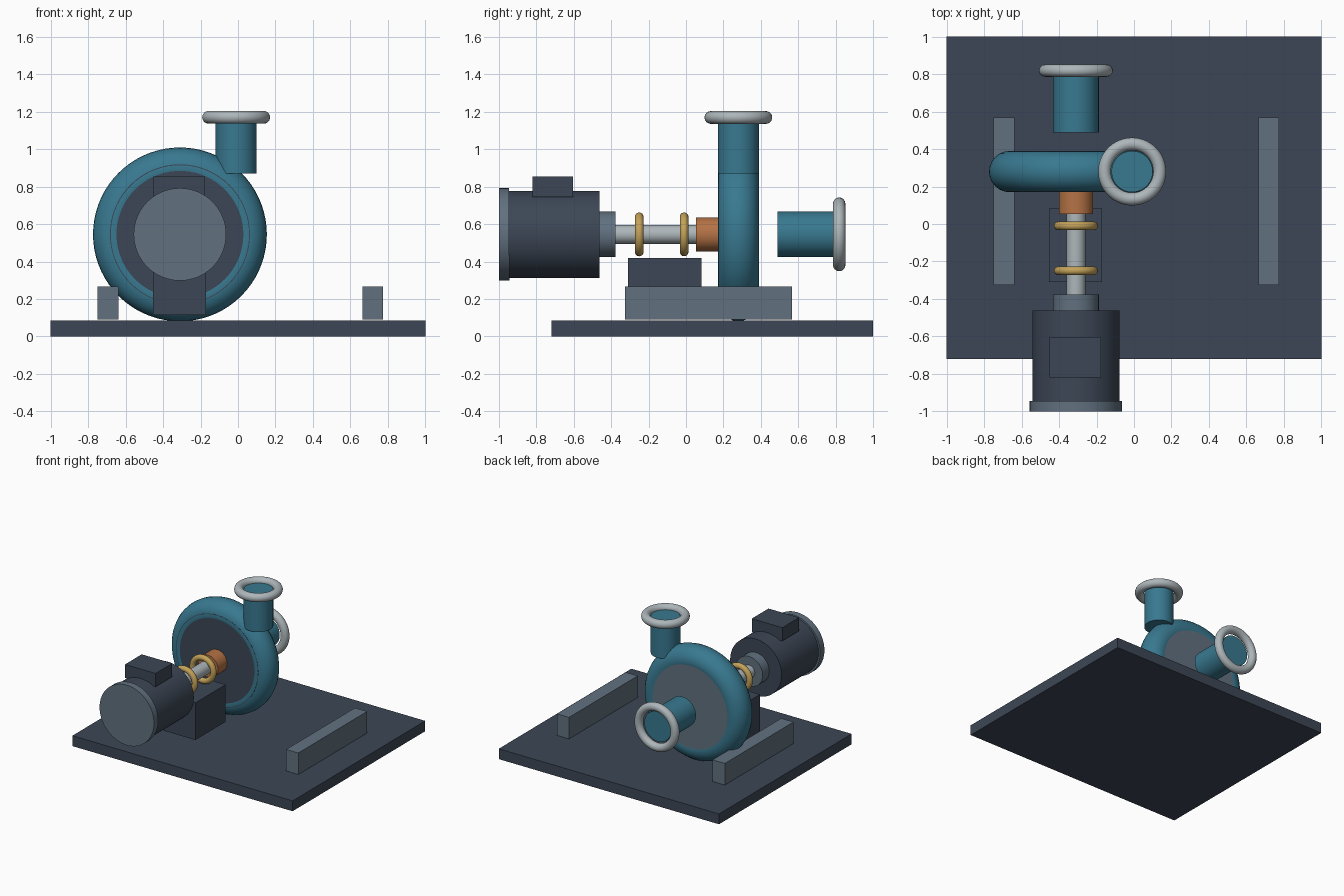
import bpy
from math import pi, radians

cube = bpy.data.objects.get("Cube")
if cube:
    bpy.data.objects.remove(cube, do_unlink=True)


def material(name, rgb):
    m = bpy.data.materials.new(name)
    m.use_nodes = True
    m.diffuse_color = (*rgb, 1)
    m.node_tree.nodes["Principled BSDF"].inputs["Base Color"].default_value = (*rgb, 1)
    return m


dark = material("dark slate", (0.046, 0.062, 0.092))
steel = material("blue grey steel", (0.12, 0.165, 0.215))
teal = material("teal paint", (0.04, 0.19, 0.28))
silver = material("polished silver", (0.42, 0.47, 0.49))
copper = material("copper", (0.46, 0.17, 0.06))
gold = material("brass", (0.55, 0.36, 0.10))

AXIS_X, AXIS_Z = -0.31, 0.545   # shaft line, running along y
OUT_X, OUT_Y = -0.01, 0.28      # upright discharge line
ALONG_Y = (pi / 2, 0, 0)


def finish(name, mat, smooth=True):
    ob = bpy.context.object
    ob.name = name
    ob.data.materials.append(mat)
    if smooth:
        bpy.ops.object.shade_smooth_by_angle(angle=radians(35))
    return ob


def box(name, mat, x, y, z):
    """Box from (min, max) pairs on each axis."""
    bpy.ops.mesh.primitive_cube_add(size=1, location=[sum(p) / 2 for p in (x, y, z)])
    bpy.context.object.scale = [p[1] - p[0] for p in (x, y, z)]
    bpy.ops.object.transform_apply(location=False, rotation=False)
    return finish(name, mat, smooth=False)


def shaft_cylinder(name, mat, radius, y0, y1):
    bpy.ops.mesh.primitive_cylinder_add(vertices=64, radius=radius, depth=y1 - y0,
                                        location=(AXIS_X, (y0 + y1) / 2, AXIS_Z), rotation=ALONG_Y)
    return finish(name, mat)


def ring(name, mat, major, minor, location, rotation=ALONG_Y):
    bpy.ops.mesh.primitive_torus_add(major_segments=72, minor_segments=24, major_radius=major,
                                     minor_radius=minor, location=location, rotation=rotation)
    return finish(name, mat)


# Base plate, side rails and pedestal
box("base_plate", dark, (-1, 1), (-0.72, 1), (0, 0.085))
for name, x in (("right_rail", (-0.75, -0.638)), ("left_rail", (0.665, 0.775))):
    box(name, steel, x, (-0.325, 0.568), (0.09, 0.267))
box("bearing_pedestal", dark, (-0.455, -0.17), (-0.31, 0.083), (0.115, 0.42))

# Motor with end cover, nose and terminal box
shaft_cylinder("motor_body", dark, 0.233, -0.95, -0.463)
shaft_cylinder("motor_end_cover", steel, 0.247, -1, -0.945)
shaft_cylinder("motor_nose", steel, 0.122, -0.47, -0.377)
box("terminal_box", dark, (-0.452, -0.175), (-0.82, -0.603), (0.745, 0.855))

# Shaft, coupling rings and seal housing
shaft_cylinder("drive_shaft", silver, 0.051, -0.40, 0.10)
for name, y in (("front_coupling_ring", -0.25), ("rear_coupling_ring", -0.01)):
    ring(name, gold, 0.094, 0.023, (AXIS_X, y, AXIS_Z))
shaft_cylinder("seal_housing", copper, 0.091, 0.053, 0.20)

# Pump casing closed by a plate on each side
ring("pump_casing", teal, 0.354, 0.110, (AXIS_X, OUT_Y, AXIS_Z))
shaft_cylinder("front_casing_plate", dark, 0.374, 0.172, 0.21)
shaft_cylinder("rear_casing_plate", steel, 0.365, 0.35, 0.388)

# Suction pipe and rim
shaft_cylinder("suction_pipe", teal, 0.122, 0.488, 0.81)
ring("suction_rim", silver, 0.164, 0.033, (AXIS_X, 0.819, AXIS_Z))

# Discharge pipe and rim
bpy.ops.mesh.primitive_cylinder_add(vertices=64, radius=0.11, depth=0.30,
                                    location=(OUT_X, OUT_Y, 1.02))
finish("discharge_pipe", teal)
ring("discharge_rim", silver, 0.147, 0.034, (OUT_X, OUT_Y, 1.17), (0, 0, 0))
